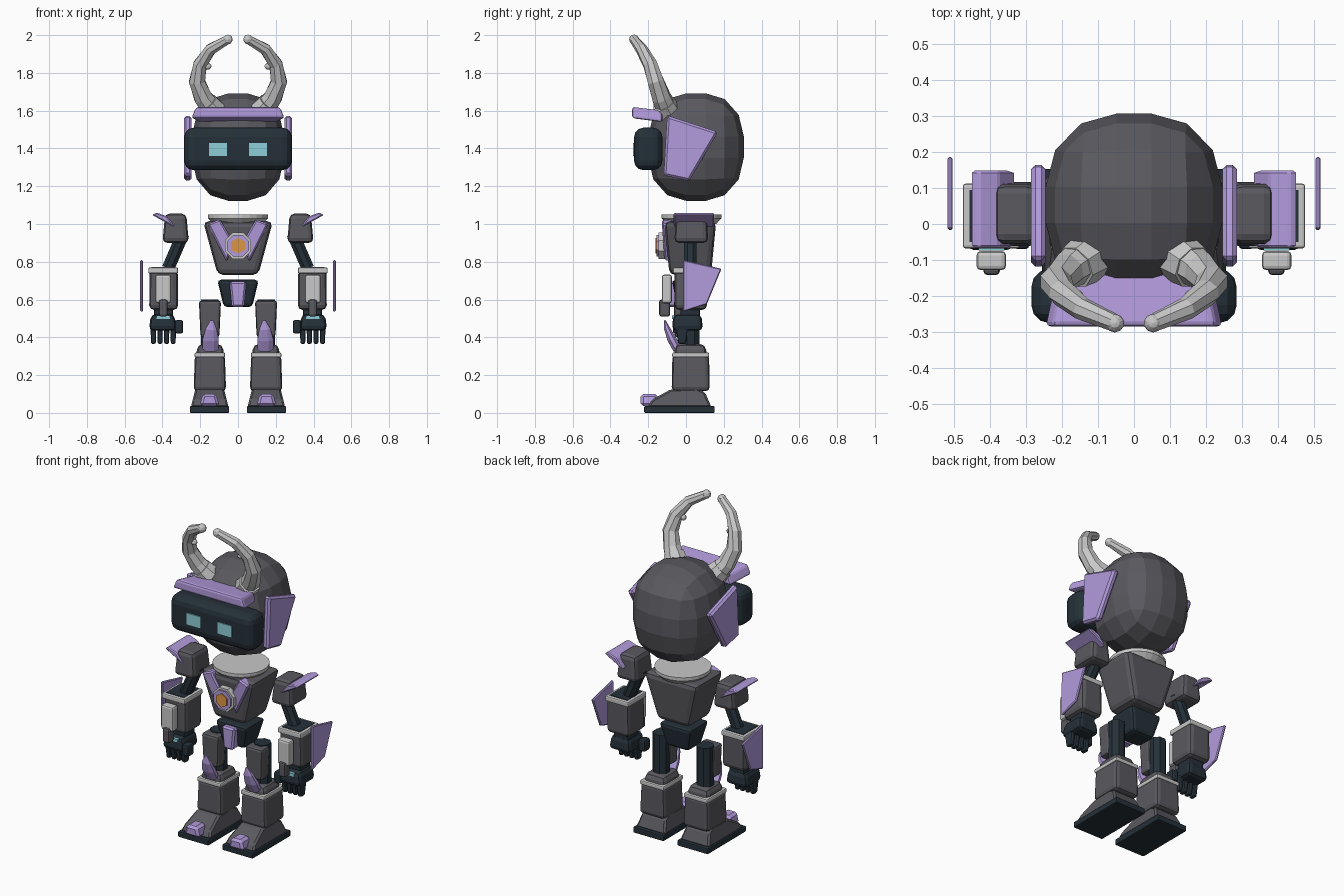
import bpy, bmesh, math
from mathutils import Vector, Matrix

if "Cube" in bpy.data.objects:
    bpy.data.objects.remove(bpy.data.objects["Cube"], do_unlink=True)


def material(name, r, g, b):
    mat = bpy.data.materials.new(name)
    mat.use_nodes = True
    mat.diffuse_color = (r, g, b, 1)
    mat.node_tree.nodes["Principled BSDF"].inputs["Base Color"].default_value = (r, g, b, 1)
    return mat


GRAY = material("dark gray", .10, .10, .115)
NAVY = material("navy black", .018, .03, .04)
LILAC = material("lilac", .45, .33, .72)
SILVER = material("silver", .58, .58, .58)
CYAN = material("cyan", .27, .62, .70)
ORANGE = material("orange", .72, .30, .06)


def finish(name, mat, bm, bevel=0, segments=2, mirror=False):
    """Bevel, store and optionally mirror a part modelled in world space."""
    bmesh.ops.recalc_face_normals(bm, faces=bm.faces)
    if bevel:
        bmesh.ops.bevel(bm, geom=bm.edges[:], offset=bevel, segments=segments,
                        profile=.5, affect='EDGES', clamp_overlap=True)
    mesh = bpy.data.meshes.new(name)
    bm.to_mesh(mesh)
    bm.free()
    mesh.materials.append(mat)
    obj = bpy.data.objects.new(name, mesh)
    bpy.context.collection.objects.link(obj)
    if mirror:
        mod = obj.modifiers.new("Mirror", 'MIRROR')
        mod.use_mirror_merge = False
    return obj


def loft(bm, rings):
    """Skin a list of closed rings and cap both ends."""
    rings = [[bm.verts.new(p) for p in ring] for ring in rings]
    count = len(rings[0])
    for low, high in zip(rings, rings[1:]):
        for i in range(count):
            j = (i + 1) % count
            bm.faces.new((low[i], low[j], high[j], high[i]))
    bm.faces.new(rings[0])
    bm.faces.new(rings[-1])


def box(name, mat, x, y, z, bevel=.015, top=(1, 1), bottom=(1, 1), segments=2):
    """Rounded box from axis ranges, with tapered ends; off-centre boxes are mirrored."""
    cx, cy = sum(x) / 2, sum(y) / 2
    hx, hy = (x[1] - x[0]) / 2, (y[1] - y[0]) / 2
    rings = [[(cx + sx * hx * t[0], cy + sy * hy * t[1], h)
              for sx, sy in ((-1, -1), (1, -1), (1, 1), (-1, 1))]
             for h, t in ((z[0], bottom), (z[1], top))]
    bm = bmesh.new()
    loft(bm, rings)
    return finish(name, mat, bm, bevel, segments, x[0] > 0)


def plate(name, mat, outline, axis, span, bevel=.008, mirror=True):
    """Outline extruded along x (points are y, z) or along y (points are x, z)."""
    bm = bmesh.new()
    loft(bm, [[(d, a, b) if axis == 'x' else (a, d, b) for a, b in outline] for d in span])
    return finish(name, mat, bm, bevel, 1, mirror)


def tube(name, mat, points, radii, sides=8, mirror=True, flat=1):
    """Tapered tube through points; flat squashes the section across its path."""
    points = [Vector(p) for p in points]
    rings = []
    for i, p in enumerate(points):
        way = points[min(i + 1, len(points) - 1)] - points[max(i - 1, 0)]
        side = way.cross(Vector((0, 1, 0)) if abs(way.y) < way.length * .9 else Vector((0, 0, 1)))
        side.normalize()
        other = way.cross(side).normalized()
        angles = [math.tau * (k + .5) / sides for k in range(sides)]
        rings.append([p + radii[i] * (side * math.cos(a) + other * flat * math.sin(a))
                      for a in angles])
    bm = bmesh.new()
    loft(bm, rings)
    return finish(name, mat, bm, 0, 1, mirror)


def ball(name, mat, centre, radius):
    bm = bmesh.new()
    bmesh.ops.create_uvsphere(bm, u_segments=10, v_segments=6, radius=radius,
                              matrix=Matrix.Translation(centre))
    return finish(name, mat, bm, mirror=True)


# Head: a heavily rounded cube stretched in height
bm = bmesh.new()
bmesh.ops.create_cube(bm, size=2)
head = finish("head", GRAY, bm, .8, 3)
head.data.transform(Matrix.Translation((0, .053, 1.407)) @ Matrix.Diagonal((.245, .253, .285, 1)))

# Face
box("visor", NAVY, (-.285, .285), (-.275, -.125), (1.285, 1.51), .05, segments=3)
box("eyes", CYAN, (.058, .153), (-.281, -.272), (1.36, 1.43), 0)
bm = bmesh.new()
loft(bm, [[(-w, y, low), (w, y, low), (w * .9, y, high), (-w * .9, y, high)]
          for w, y, low, high in ((.25, -.285, 1.56, 1.62), (.215, -.125, 1.54, 1.60))])
finish("brow", LILAC, bm, .014)
plate("ear_fins", LILAC, [(-.1, 1.575), (.17, 1.487), (.017, 1.228), (-.118, 1.257)],
      'x', (.245, .286), .012)

# Horns
tube("horns", SILVER,
     [(.125, -.09, 1.59), (.185, -.13, 1.67), (.217, -.16, 1.755), (.20, -.19, 1.845),
      (.145, -.235, 1.925), (.053, -.275, 1.977)],
     [.062, .052, .046, .039, .032, .025])
ball("horn_tips", SILVER, (.053, -.275, 1.977), .026)
ball("horn_studs", SILVER, (.158, -.2, 1.835), .018)
tube("horn_roots", SILVER, [(.12, -.09, 1.585), (.165, -.12, 1.64)], [.072, .062])

# Torso
tube("neck_collar", SILVER, [(0, .03, 1.0), (0, .03, 1.03), (0, .03, 1.05)],
     [.13, .16, .16], 24, False)
box("chest", GRAY, (-.185, .185), (-.115, .16), (.73, 1.015), .03, bottom=(.58, .8))
for_strap = [(.16, 1.0), (.095, 1.025), (.025, .90), (.06, .80)]
straps = plate("chest_straps", LILAC, for_strap, 'y', (-.127, -.07))
for v in straps.data.vertices:
    v.co.y += max(0, .98 - v.co.z) * .08
core = [("core_rim", SILVER, .075, -.145, 8), ("core_ring", LILAC, .062, -.155, 8),
        ("core_light", ORANGE, .042, -.162, 6)]
for name, mat, radius, front, sides in core:
    tube(name, mat, [(0, -.06, .885), (0, front, .885)], [radius, radius], sides, False)

# Pelvis
box("pelvis", NAVY, (-.11, .11), (-.075, .115), (.56, .705), .02, bottom=(.68, .7))
plate("pelvis_guard", LILAC, [(-.045, .695), (.045, .695), (.032, .56), (-.032, .56)],
      'y', (-.1, -.04), .01, False)

# Legs
tube("thigh_rods", NAVY, [(.15, .025, .36), (.15, .025, .60)], [.05, .05], 8)
box("thigh_guards", GRAY, (.09, .207), (-.065, .02), (.40, .595), .015, bottom=(.85, .9))
tube("knee_spikes", LILAC,
     [(.145, -.045, .335), (.145, -.075, .39), (.142, -.1, .445), (.138, -.112, .49)],
     [.046, .046, .032, .008], 8, flat=.55)
box("shin_caps", GRAY, (.073, .222), (-.065, .112), (.29, .365), .03, top=(.9, .9))
box("shin_rings", SILVER, (.068, .23), (-.073, .123), (.293, .32), .008)
box("shins", GRAY, (.063, .235), (-.076, .126), (.115, .31), .022, top=(.92, .96))

# Feet
box("soles", NAVY, (.047, .255), (-.222, .152), (0, .036), .006)
bm = bmesh.new()
profile = [(-.205, .03), (-.18, .07), (-.08, .125), (.06, .13), (.10, .11), (.135, .03)]
loft(bm, [[(.15 + s * (.1 - .25 * (z - .03)), y, z) for y, z in profile] for s in (-1, 1)])
finish("feet", GRAY, bm, .01, 1, True)
plate("toe_caps", LILAC, [(.098, .036), (.203, .036), (.187, .1), (.115, .1)],
      'y', (-.24, -.15), .014)

# Shoulders and upper arms
box("shoulders", GRAY, (.26, .40), (-.062, .118), (.90, 1.055), .025, top=(.8, .9))
plate("shoulder_wings", LILAC, [(.33, .98), (.455, 1.048), (.43, 1.06), (.375, 1.04)],
      'y', (-.065, .148), .006)
tube("upper_arms", NAVY, [(.29, .022, .95), (.37, .022, .765)], [.036, .036])

# Forearms
box("forearms", GRAY, (.312, .475), (-.068, .118), (.545, .76), .025, top=(.92, .92),
    bottom=(.94, .92))
box("forearm_rims", SILVER, (.317, .475), (-.068, .112), (.737, .77), .008)
box("forearm_sockets", NAVY, (.335, .457), (-.05, .094), (.765, .773), 0)
box("forearm_launchers", SILVER, (.355, .437), (-.128, -.075), (.58, .732), .012)
box("launcher_muzzles", GRAY, (.372, .418), (-.142, -.085), (.51, .60), .012)
plate("forearm_fins", LILAC, [(-.015, .81), (.188, .763), (.11, .575), (-.017, .535)],
      'x', (.503, .518), .005)

# Hands
box("wrists", NAVY, (.345, .445), (-.03, .075), (.50, .56), .01)
box("palms", NAVY, (.325, .472), (-.075, .09), (.435, .522), .025, top=(.85, .9))
box("hand_lights", CYAN, (.36, .432), (-.073, -.045), (.497, .515), 0)
for i in range(4):
    middle = .343 + i * .035
    box("fingers_" + str(i + 1), NAVY, (middle - .015, middle + .015), (-.055, .012),
        (.365, .46), .009, bottom=(.85, .6))
box("thumbs", NAVY, (.29, .335), (-.07, -.01), (.42, .492), .012)
